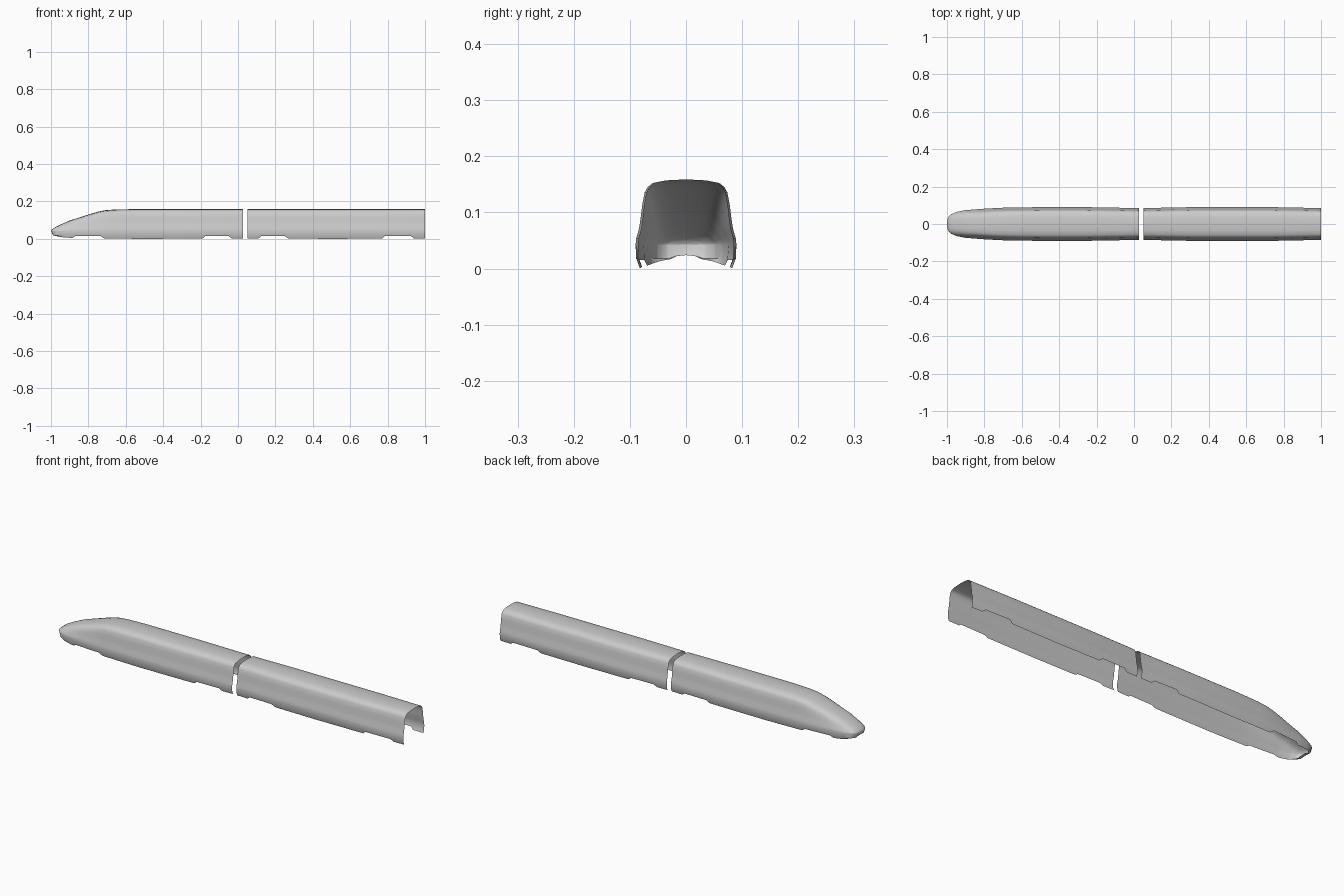
import bpy, bmesh, math

if "Cube" in bpy.data.objects:
    bpy.data.objects.remove(bpy.data.objects["Cube"])

BELT = 0.042      # height of the crease between body and skirt
ROOF = 0.159
# half cross-section above the belt, as (share of half width, share of height)
BODY = [(1, 0), (0.985, 0.10), (0.93, 0.25), (0.895, 0.43), (0.865, 0.62),
        (0.82, 0.80), (0.765, 0.88), (0.66, 0.945), (0.40, 0.985), (0, 1)]


def lerp(table, x):
    """Piecewise linear lookup in a list of (x, value)."""
    if x <= table[0][0]:
        return table[0][1]
    for (xa, a), (xb, b) in zip(table, table[1:]):
        if x <= xb:
            return a + (b - a) * (x - xa) / (xb - xa)
    return table[-1][1]


def section(x, half_width, top, bottom, sweep, tuck):
    """One full ring from the left skirt edge over the roof to the right one."""
    rise = (top - BELT) / (ROOF - BELT)
    blend = min(1, max(0, rise)) ** 0.8
    # skirt: lower edge tucked in, and swept back around the nose
    half = [(x + sweep, max(0, half_width - tuck), bottom),
            (x + sweep * 0.35, max(0, half_width - tuck * 0.2), max(bottom, 0.018))]
    # body: full section in the middle, rounder towards the nose
    for i, (w, h) in enumerate(BODY):
        a = math.pi / 2 * i / (len(BODY) - 1)
        y = half_width * (w * blend + math.cos(a) * (1 - blend))
        z = BELT + (top - BELT) * (h * blend + math.sin(a) * (1 - blend))
        half.append((x, y, z))
    return half + [(px, -py, pz) for px, py, pz in reversed(half[:-1])]


def loft(name, rings):
    bm = bmesh.new()
    rows = [[bm.verts.new(p) for p in ring] for ring in rings]
    for a, b in zip(rows, rows[1:]):
        for i in range(len(a) - 1):
            bm.faces.new((a[i], a[i + 1], b[i + 1], b[i]))
    bmesh.ops.remove_doubles(bm, verts=bm.verts, dist=0.0001)
    bmesh.ops.recalc_face_normals(bm, faces=bm.faces)
    # open shell: make sure the roof faces upward
    if sum(f.normal.z * f.calc_area() for f in bm.faces) < 0:
        bmesh.ops.reverse_faces(bm, faces=bm.faces)
    me = bpy.data.meshes.new(name)
    bm.to_mesh(me)
    bm.free()
    me.shade_smooth()
    me.set_sharp_from_angle(angle=math.radians(32))
    ob = bpy.data.objects.new(name, me)
    bpy.context.collection.objects.link(ob)
    return ob


# raised skirt over the wheels: bottom edge heights along x
HIGH = 0.015
FRONT_BOTTOM = [(-1, 0.024), (-0.995, 0.016), (-0.975, 0.012), (-0.94, 0.008), (-0.885, 0.005),
                (-0.87, HIGH), (-0.735, HIGH), (-0.715, 0.002), (-0.5, 0),
                (-0.19, 0.002), (-0.175, HIGH), (-0.05, HIGH), (-0.035, 0.003), (0.026, 0.003)]
REAR_BOTTOM = [(0.05, 0.003), (0.11, 0.003), (0.125, HIGH), (0.25, HIGH), (0.27, 0.002),
               (0.5, 0), (0.77, 0.002), (0.785, HIGH), (0.925, HIGH), (0.94, 0.003), (1, 0.003)]

# plan outline and roof line
WIDTH = [(-1, 0), (-0.999, 0.018), (-0.994, 0.035), (-0.98, 0.051), (-0.95, 0.064),
         (-0.9, 0.074), (-0.8, 0.082), (-0.7, 0.087), (-0.6, 0.089), (-0.5, 0.09),
         (-0.25, 0.09), (0.026, 0.085), (0.05, 0.085), (0.3, 0.09), (0.75, 0.09), (1, 0.085)]
TOP = [(-1, BELT), (-0.999, 0.045), (-0.994, 0.051), (-0.98, 0.061), (-0.95, 0.076),
       (-0.9, 0.098), (-0.8, 0.130), (-0.75, 0.145), (-0.71, 0.153), (-0.66, 0.157),
       (-0.55, ROOF), (1, ROOF)]
SWEEP = [(-1, 0.024), (-0.98, 0.018), (-0.95, 0.008), (-0.9, 0)]


def car(name, bottoms, extra):
    xs = sorted({x for x, _ in bottoms} | set(extra))
    loft(name, [section(x, lerp(WIDTH, x), lerp(TOP, x), lerp(bottoms, x),
                        lerp(SWEEP, x), lerp([(0.0, 0.008), (0.015, 0.002)], lerp(bottoms, x)))
                for x in xs])


# leading car with the long nose, then the open-ended second car
car("nose_car_shell", FRONT_BOTTOM,
    [x for x, _ in WIDTH + TOP if x < 0] + [-0.965, -0.925, -0.85, -0.3])
car("rear_car_shell", REAR_BOTTOM, [0.3, 0.75])
